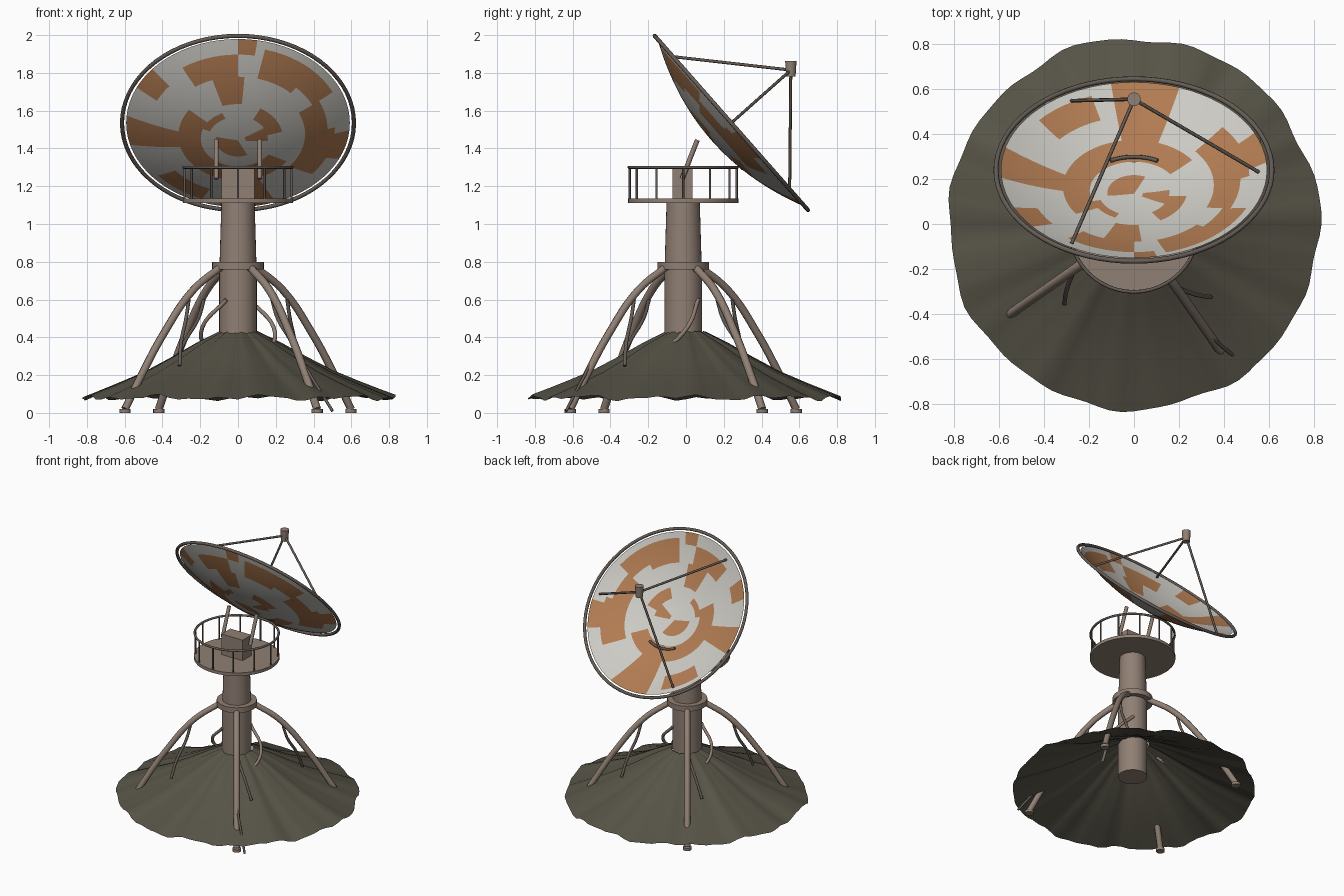
import bpy, bmesh, math
from math import sin, cos, pi, radians
from mathutils import Matrix, Vector

if "Cube" in bpy.data.objects:
    bpy.data.objects.remove(bpy.data.objects["Cube"], do_unlink=True)


def material(name, r, g, b):
    m = bpy.data.materials.new(name)
    m.use_nodes = True
    m.diffuse_color = (r, g, b, 1)
    m.node_tree.nodes["Principled BSDF"].inputs["Base Color"].default_value = (r, g, b, 1)
    return m


PALE = material("pale panel", 0.60, 0.59, 0.55)
ORANGE = material("orange panel", 0.44, 0.20, 0.085)
STEEL = material("dusty steel", 0.28, 0.215, 0.175)
DARK = material("dark steel", 0.13, 0.105, 0.09)
EARTH = material("earth", 0.095, 0.088, 0.063)
TOWER_Y = -0.015


def finish(bm, name, *mats, angle=40):
    me = bpy.data.meshes.new(name)
    bm.to_mesh(me)
    bm.free()
    ob = bpy.data.objects.new(name, me)
    bpy.context.collection.objects.link(ob)
    for m in mats:
        me.materials.append(m)
    bpy.ops.object.select_all(action='DESELECT')
    ob.select_set(True)
    bpy.context.view_layer.objects.active = ob
    bpy.ops.object.shade_smooth_by_angle(angle=radians(angle))
    return ob


def cylinder(name, x, y, z0, z1, r0, r1, mat, sides=32):
    bm = bmesh.new()
    bmesh.ops.create_cone(bm, cap_ends=True, segments=sides, radius1=r0, radius2=r1,
                          depth=z1 - z0, matrix=Matrix.Translation((x, y, (z0 + z1) / 2)))
    return finish(bm, name, mat)


def tube(name, points, radius, mat, closed=False, bend=False):
    cu = bpy.data.curves.new(name, 'CURVE')
    cu.dimensions = '3D'
    cu.bevel_depth = radius
    cu.bevel_resolution = 2
    cu.use_fill_caps = True
    if bend:
        sp = cu.splines.new('BEZIER')
        sp.bezier_points.add(len(points) - 1)
        for bp, p in zip(sp.bezier_points, points):
            bp.co = p
            bp.handle_left_type = bp.handle_right_type = 'AUTO'
        sp.resolution_u = 6
    else:
        sp = cu.splines.new('POLY')
        sp.points.add(len(points) - 1)
        for sp_p, p in zip(sp.points, points):
            sp_p.co = (*p, 1)
    sp.use_cyclic_u = closed
    cu.materials.append(mat)
    ob = bpy.data.objects.new(name, cu)
    bpy.context.collection.objects.link(ob)
    return ob


def circle(radius, z, n=64):
    return [Vector((radius * cos(2 * pi * i / n), radius * sin(2 * pi * i / n), z)) for i in range(n)]


# Earth mound: an open skirt with radial ridges and a ragged edge
bm = bmesh.new()
profile = [(0.1, 0.43), (0.22, 0.37), (0.36, 0.29), (0.5, 0.215), (0.64, 0.155), (0.75, 0.11), (0.825, 0.08)]
SECT = 96
rings = []
for k, (r, z) in enumerate(profile):
    t = k / (len(profile) - 1)
    row = []
    for i in range(SECT):
        a = 2 * pi * i / SECT
        wob = 0.007 * sin(7 * a + 1) + 0.006 * sin(11 * a) + 0.004 * sin(19 * a + 2)
        ridge = 0.006 * sin(9 * a + 2) + 0.005 * sin(17 * a) + 0.004 * sin(29 * a)
        rr = r + wob * t
        row.append(bm.verts.new((rr * cos(a), rr * sin(a), z + ridge * (0.4 + t))))
    rings.append(row)
for lo, hi in zip(rings, rings[1:]):
    for i in range(SECT):
        j = (i + 1) % SECT
        bm.faces.new((lo[i], hi[i], hi[j], lo[j]))
finish(bm, "earth_mound", EARTH, angle=60)

# Tower column, collar and platform
cylinder("lower_column", 0, TOWER_Y, 0.18, 0.78, 0.1, 0.1, STEEL)
cylinder("upper_column", 0, TOWER_Y, 0.78, 1.115, 0.098, 0.088, STEEL)
cylinder("collar", 0, TOWER_Y, 0.76, 0.8, 0.137, 0.137, STEEL)
cylinder("platform", 0, TOWER_Y, 1.112, 1.135, 0.292, 0.292, STEEL, 48)
off = Vector((0, TOWER_Y, 0))
tube("top_rail", [p + off for p in circle(0.287, 1.3, 48)], 0.008, DARK, closed=True)
for p in circle(0.283, 1.13, 12):
    tube("rail_post", [p + off, p + off + Vector((0, 0, 0.17))], 0.006, DARK)

# Equipment box and dish supports
bm = bmesh.new()
bmesh.ops.create_cube(bm, size=1, matrix=Matrix.Translation((0, -0.018, 1.21)) @ Matrix.Diagonal((0.175, 0.105, 0.16, 1)))
finish(bm, "equipment_box", STEEL)
for s in (-1, 1):
    tube("dish_support", [(s * 0.115, -0.02, 1.24), (s * 0.115, 0.06, 1.445)], 0.013, STEEL)

# Legs with round feet, and thin cables, repeated four times
for q in range(4):
    turn = Matrix.Translation(off) @ Matrix.Rotation(q * pi / 2, 4, 'Z')
    a = radians(305)
    leg = [(0.115, 0.77), (0.29, 0.65), (0.48, 0.42), (0.63, 0.19), (0.73, 0.02)]
    tube("leg", [turn @ Vector((r * cos(a), r * sin(a), z)) for r, z in leg], 0.021, STEEL, bend=True)
    foot = turn @ Vector((0.73 * cos(a), 0.73 * sin(a), 0))
    cylinder("foot", foot.x, foot.y, 0, 0.02, 0.03, 0.03, STEEL, 16)
    cable = [(0.18, -0.26, 0.6), (0.21, -0.275, 0.5), (0.28, -0.3, 0.38), (0.34, -0.31, 0.25)]
    tube("leg_cable", [turn @ Vector(p) for p in cable], 0.01, DARK, bend=True)
    if q % 2 == 0:
        loop = [(-0.06, -0.08, 0.6), (-0.19, -0.02, 0.45), (-0.16, 0.13, 0.3)]
        tube("column_cable", [turn @ Vector(p) for p in loop], 0.011, STEEL, bend=True)
tube("ground_rod", [(0.34, -0.5, 0.27), (0.5, -0.635, 0.01)], 0.008, DARK)

# Dish frame: local y runs down the slope, local z points along the dish axis
down, axis = Vector((0, 0.66, -0.75)).normalized(), Vector((0, 0.75, 0.66)).normalized()
frame = Matrix((Vector((1, 0, 0)), down, axis)).transposed().to_4x4()
frame.translation = (0, 0.24, 1.535)
R, DEPTH = 0.592, 0.14

# Painted patches as (inner radius, outer radius, start angle, end angle)
patches = [
    (0.32, 0.6, 68, 98), (0.43, 0.56, 108, 140), (0.30, 0.6, 165, 183),
    (0.46, 0.6, 203, 218), (0.39, 0.51, 235, 272), (0.5, 0.6, 270, 280),
    (0.23, 0.4, 250, 275), (0.38, 0.56, 285, 316), (0.45, 0.56, 315, 335),
    (0.34, 0.48, 335, 360), (0.34, 0.51, 0, 42), (0.5, 0.6, 5, 24),
    (0.21, 0.3, 35, 215), (0.15, 0.24, 300, 350), (0.15, 0.21, 200, 245),
    (0, 0.12, 65, 190), (0.04, 0.16, 330, 365),
]


def painted(r, deg):
    return any(a <= r < b and (c <= deg < d or c <= deg + 360 < d) for a, b, c, d in patches)


bm = bmesh.new()
NR, NS = 15, 72
rows = []
for k in range(1, NR + 1):
    r = R * k / NR
    rows.append([bm.verts.new(p) for p in circle(r, DEPTH * ((r / R) ** 2 - 1), NS)])
hub = bm.verts.new((0, 0, -DEPTH))
for i in range(NS):
    j = (i + 1) % NS
    for k in range(NR):
        if k:
            f = bm.faces.new((rows[k - 1][i], rows[k][i], rows[k][j], rows[k - 1][j]))
        else:
            f = bm.faces.new((hub, rows[0][i], rows[0][j]))
        f.material_index = int(painted(R * (k + 0.5) / NR, (i + 0.5) * 360 / NS))
bm.transform(frame)
finish(bm, "dish", PALE, ORANGE)

# Dish rim, inner arc, feed horn and its three struts
tube("dish_rim", [frame @ p for p in circle(0.614, 0, 72)], 0.011, DARK, closed=True)
arc = [frame @ Vector((0.22 * sin(t / 10), 0.22 * cos(t / 10), -0.115)) for t in range(-5, 6)]
tube("inner_arc", arc, 0.009, DARK)
cylinder("feed_horn", 0, 0.555, 1.78, 1.862, 0.025, 0.03, STEEL, 20)
for i in range(3):
    a = 2 * pi * i / 3
    tube("feed_strut", [frame @ Vector((0.555 * cos(a), 0.555 * sin(a), -0.012)), (0, 0.555, 1.815)], 0.008, DARK)
